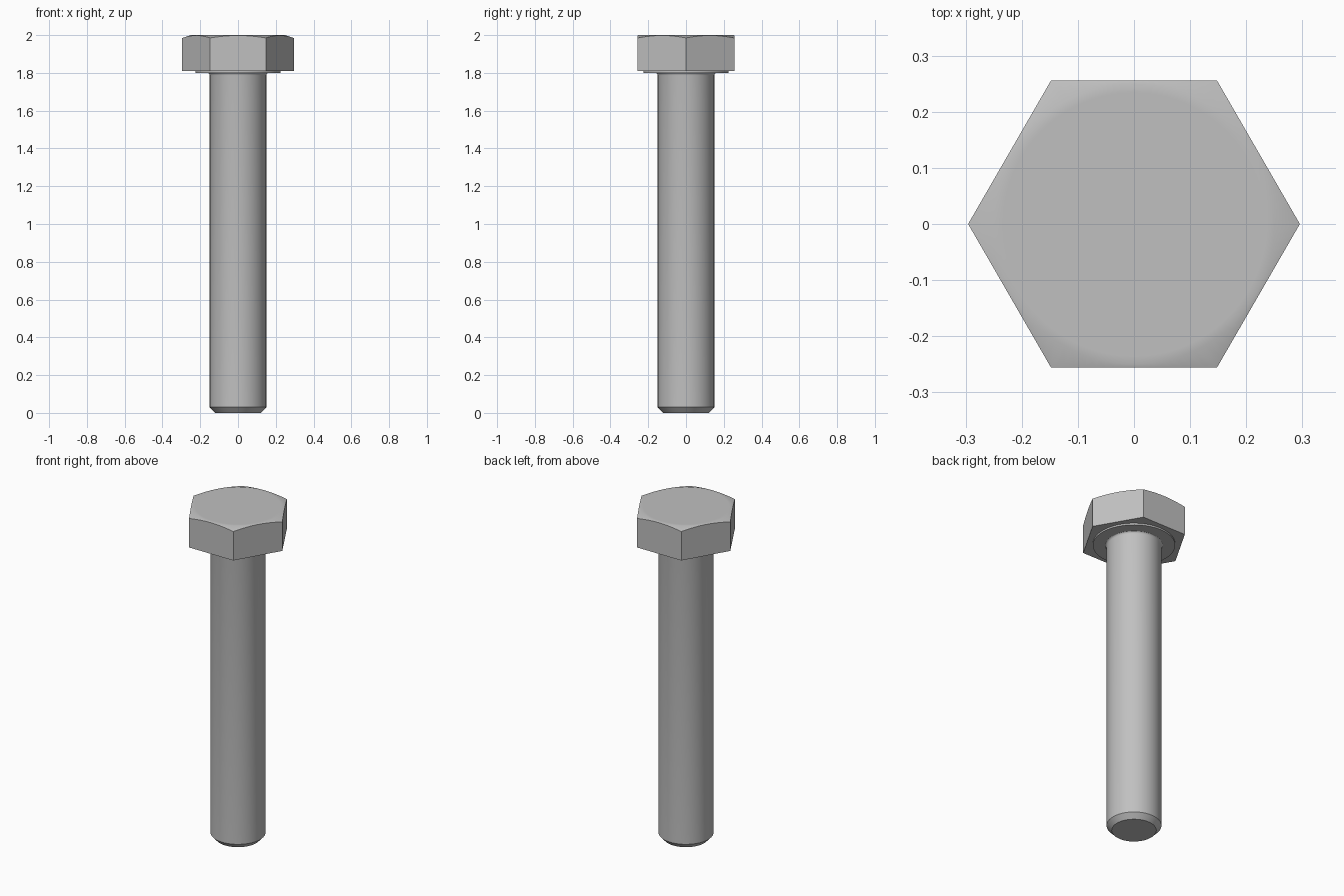
import bpy, bmesh
from math import cos, sin, pi, radians

old = bpy.data.objects.get("Cube")
if old:
    bpy.data.objects.remove(old)

steel = bpy.data.materials.new("steel_grey")
steel.use_nodes = True
GREY = (0.53, 0.53, 0.53, 1)
steel.diffuse_color = GREY
steel.node_tree.nodes["Principled BSDF"].inputs["Base Color"].default_value = GREY


def finish(bm, name):
    bmesh.ops.recalc_face_normals(bm, faces=bm.faces)
    mesh = bpy.data.meshes.new(name)
    bm.to_mesh(mesh)
    bm.free()
    mesh.materials.append(steel)
    obj = bpy.data.objects.new(name, mesh)
    bpy.context.collection.objects.link(obj)
    bpy.ops.object.select_all(action='DESELECT')
    obj.select_set(True)
    bpy.context.view_layer.objects.active = obj
    bpy.ops.object.shade_smooth_by_angle(angle=radians(30))
    return obj


def bridge(bm, a, b):
    n = len(a)
    for i in range(n):
        j = (i + 1) % n
        bm.faces.new((a[i], a[j], b[j], b[i]))


def lathe(name, profile, segments=64):
    """Closed solid of revolution from (radius, height) pairs."""
    bm = bmesh.new()
    angles = [2 * pi * i / segments for i in range(segments)]
    rings = [[bm.verts.new((r * cos(a), r * sin(a), z)) for a in angles]
             for r, z in profile]
    for a, b in zip(rings, rings[1:]):
        bridge(bm, a, b)
    bm.faces.new(rings[0])
    bm.faces.new(rings[-1])
    return finish(bm, name)


# Hexagonal head whose top corners are trimmed by a shallow cone
APOTHEM, RIM, TOP, BASE, SLOPE = 0.256, 0.25, 2.0, 1.81, 0.33
PER_SIDE = 16
bm = bmesh.new()
inner, rim, edge, corners = [], [], [], []
for i in range(6 * PER_SIDE):
    a = 2 * pi * i / (6 * PER_SIDE)
    r = APOTHEM / cos(a % (pi / 3) - pi / 6)
    c, s = cos(a), sin(a)
    inner.append(bm.verts.new((0.94 * RIM * c, 0.94 * RIM * s, TOP)))
    rim.append(bm.verts.new((RIM * c, RIM * s, TOP)))
    edge.append(bm.verts.new((r * c, r * s, TOP - SLOPE * (r - RIM))))
    if i % PER_SIDE == 0:
        corners.append(bm.verts.new((r * c, r * s, BASE)))
bm.faces.new(inner)
bridge(bm, inner, rim)
bridge(bm, rim, edge)
for k in range(6):
    top = [edge[(k * PER_SIDE + j) % len(edge)] for j in range(PER_SIDE + 1)]
    bm.faces.new(top + [corners[(k + 1) % 6], corners[k]])
bm.faces.new(corners)
finish(bm, "hex_head")

# Thin round bearing face under the head
lathe("washer_face", [(0.225, 1.80), (0.225, 1.815)])

# Shank with chamfered tip and a small fillet where it meets the head
R, FILLET = 0.15, 0.015
fillet = [(R + FILLET * (1 - cos(t * pi / 8)), 1.787 + FILLET * sin(t * pi / 8))
          for t in range(5)]
lathe("shank", [(0.122, 0), (R, 0.03)] + fillet)
